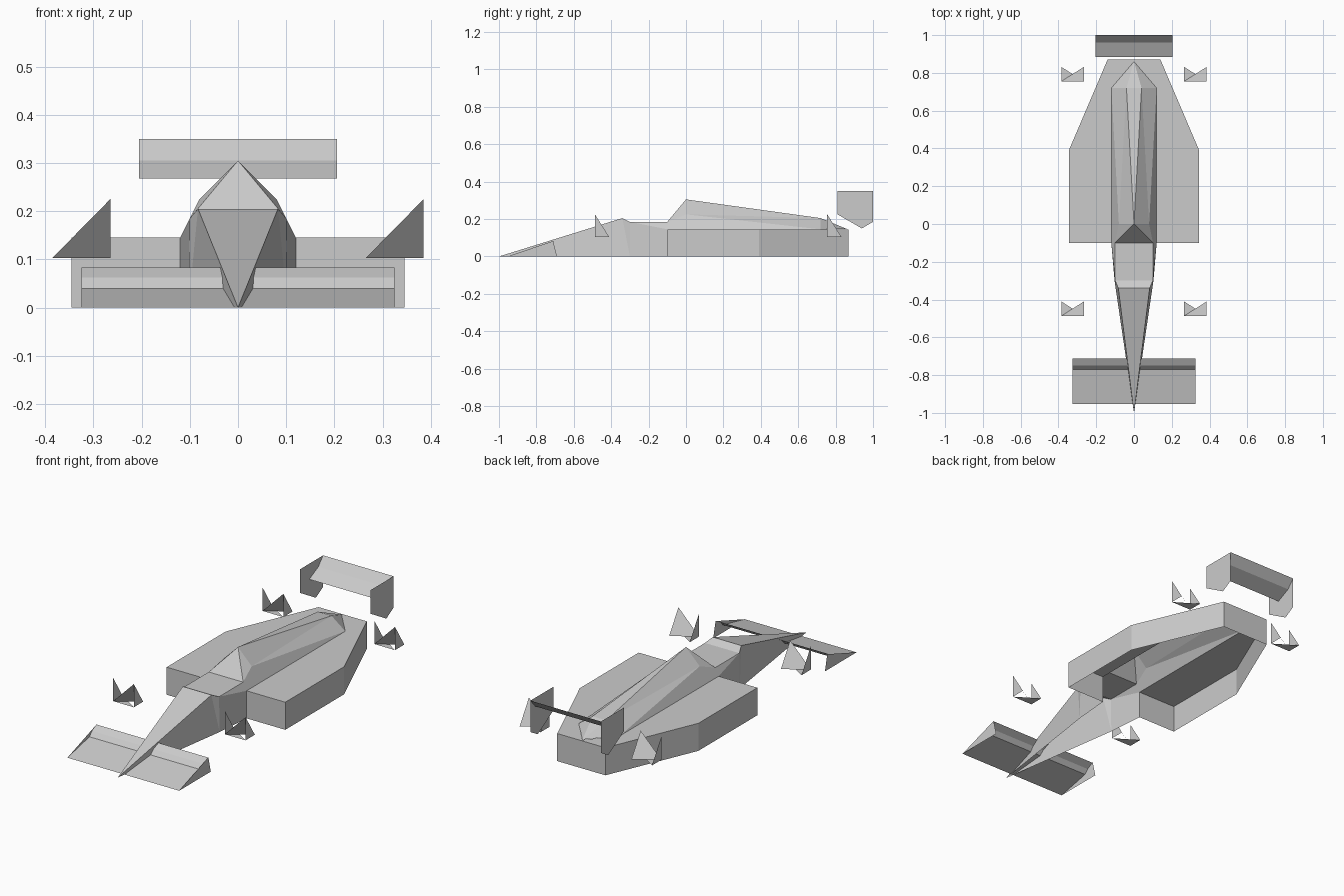
import bpy

if "Cube" in bpy.data.objects:
    bpy.data.objects.remove(bpy.data.objects["Cube"])


def shell(name, points, faces, mirror=True):
    """Open sheet of flat panels, optionally mirrored across x = 0."""
    mesh = bpy.data.meshes.new(name)
    mesh.from_pydata(points, [], faces)
    obj = bpy.data.objects.new(name, mesh)
    bpy.context.collection.objects.link(obj)
    if mirror:
        mod = obj.modifiers.new("mirror", "MIRROR")
        mod.merge_threshold = 0.0005
    return obj


def keyed(name, pts, faces, **kw):
    """Shell whose corners are named by letters, one word per face."""
    keys = list(pts)
    return shell(name, list(pts.values()),
                 [[keys.index(c) for c in f] for f in faces.split()], **kw)


def wing(name, profile, half_width):
    """Bent sheet with a (y, z) profile, swept across x."""
    n = len(profile)
    pts = [(x, y, z) for x in (0, half_width) for y, z in profile]
    shell(name, pts, [(i, i + n, i + n + 1, i + 1) for i in range(n - 1)])


def plates(name, outline, x):
    """Matching flat end plates at +x and -x."""
    shell(name, [(x, y, z) for y, z in outline], [range(len(outline))])


# Pointed nose and cockpit surround, open underneath
keyed("nose", {
    "T": (0, -1, 0), "m": (0, -.34, .205), "A": (.083, -.34, .205),
    "n": (0, -.3, .185), "B": (.1, -.3, .185), "c": (0, -.1, .185),
    "C": (.1, -.1, .185), "L": (.103, -.3, 0), "D": (.12, -.1, 0),
    "E": (.12, -.1, .145),
}, "TAm mABn nBCc TLA ALB LDEB BEC")

# Engine cover with the raised air scoop at its front
keyed("engine_cover", {
    "c": (0, -.1, .185), "C": (.1, -.1, .185), "P": (0, 0, .305),
    "S": (.08, 0, .225), "E": (.12, -.1, .145), "F": (.12, .72, .145),
    "G": (.04, .72, .205), "M": (0, .72, .205), "H": (0, .86, .147),
}, "cCP CSP CES SEF SFG PSG PGM MGH GFH")

# Side pods: top deck and outer walls
Z = .145
keyed("side_pods", {
    "a": (.12, -.1, Z), "b": (.345, -.1, Z), "c": (.345, .39, Z),
    "d": (.14, .87, Z), "e": (0, .87, Z), "h": (0, .86, Z), "f": (.12, .72, Z),
    "A": (.12, -.1, 0), "B": (.345, -.1, 0), "C": (.345, .39, 0),
    "D": (.14, .87, 0), "E": (0, .87, 0),
}, "abcf fcd fdeh ABba BCcb CDdc DEed")

# Front wing
wing("front_wing", [(-.953, 0), (-.77, .04), (-.75, .063), (-.713, .083)], .325)
plates("front_wing_end_plates", [(-.953, 0), (-.71, .083), (-.69, 0)], .325)

# Rear wing
wing("rear_wing", [(.885, .268), (.96, .305), (1, .35)], .205)
plates("rear_wing_end_plates",
       [(.81, .35), (1, .35), (1, .185), (.94, .15), (.81, .225)], .205)

# Small fin clusters at the four wheel positions (same way round on both sides)
for y, end in ((-.487, "front"), (.755, "rear")):
    for x, side in ((-.385, "left"), (.265, "right")):
        X, Y, z, W = x + .12, y + .077, .103, .225
        keyed(f"{end}_{side}_fin", {
            "a": (x, y, z), "b": (x, y, W), "c": (x, Y, z),
            "d": (X, y, z), "e": (X, y, W), "f": (X, Y, z),
        }, "abc def aef adc", mirror=False)
